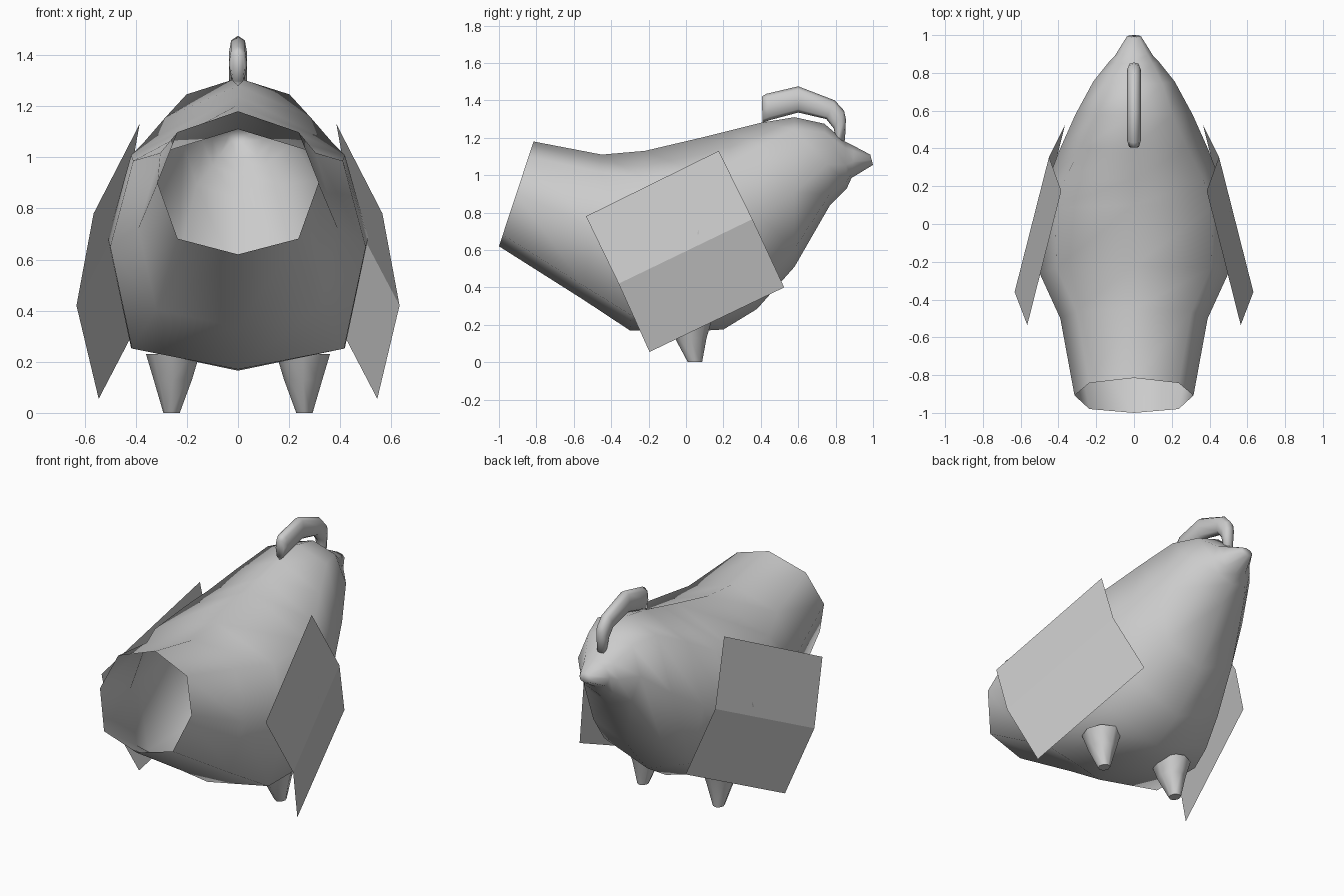
import bpy, bmesh, math

grey = bpy.data.materials.new("plain_grey")
grey.diffuse_color = (0.6, 0.6, 0.6, 1)


def make(name, verts, faces, smooth=None):
    me = bpy.data.meshes.new(name)
    me.from_pydata(verts, [], faces)
    me.materials.append(grey)
    bm = bmesh.new()
    bm.from_mesh(me)
    bmesh.ops.recalc_face_normals(bm, faces=bm.faces)
    bm.to_mesh(me)
    bm.free()
    ob = bpy.data.objects.new(name, me)
    bpy.context.collection.objects.link(ob)
    if smooth:
        bpy.ops.object.select_all(action='DESELECT')
        ob.select_set(True)
        bpy.context.view_layer.objects.active = ob
        bpy.ops.object.shade_smooth_by_angle(angle=math.radians(smooth))
    return ob


def loft(name, rings, cap_start=True, cap_end=True, smooth=80):
    n = len(rings[0])
    verts = [v for r in rings for v in r]
    faces = [(i * n + j, i * n + (j + 1) % n, (i + 1) * n + (j + 1) % n, (i + 1) * n + j)
             for i in range(len(rings) - 1) for j in range(n)]
    if cap_start:
        faces.append(tuple(range(n)))
    if cap_end:
        faces.append(tuple(range(len(verts) - n, len(verts))))
    return make(name, verts, faces, smooth)


def oct_ring(yt, zt, yb, zb, w, xu=0.78, ku=0.76, xl=0.82, kl=0.82):
    """Tilted eight-sided section from its top and bottom points and half width."""
    prof = [(0, 1), (xu, ku), (1, 0), (xl, -kl), (0, -1), (-xl, -kl), (-1, 0), (-xu, ku)]
    return [(x * w, (yt + yb) / 2 + t * (yt - yb) / 2, (zt + zb) / 2 + t * (zt - zb) / 2)
            for x, t in prof]


# body: one hollow shell, open at the tail and closed at the beak
loft("body", [oct_ring(*r) for r in [
    (-0.815, 1.18, -1.0, 0.62, 0.315, 0.75, 0.71, 0.75, 0.78),
    (-0.45, 1.11, -0.55, 0.335, 0.39),
    (-0.22, 1.13, -0.30, 0.17, 0.50, 0.82, 0.70, 0.83, 0.83),
    (0.10, 1.205, 0.03, 0.165, 0.51, 0.82, 0.62, 0.82, 0.83),
    (0.24, 1.24, 0.20, 0.175, 0.46, 0.80, 0.66, 0.78, 0.80),
    (0.40, 1.28, 0.38, 0.285, 0.395, 0.72, 0.75, 0.75, 0.78),
    (0.58, 1.31, 0.58, 0.51, 0.31, 0.65, 0.84, 0.75, 0.76),
    (0.74, 1.275, 0.77, 0.84, 0.215, 0.7, 0.78, 0.75, 0.75),
    (0.85, 1.18, 0.86, 0.93, 0.135, 0.72, 0.72, 0.72, 0.72),
    (0.90, 1.155, 0.885, 0.985, 0.10, 0.72, 0.72, 0.72, 0.72),
    (0.985, 1.11, 1.0, 1.055, 0.038, 0.72, 0.72, 0.72, 0.72),
]], cap_start=False)

# comb: rounded ridge over the head
loft("comb", [oct_ring(*r, 0.75, 0.75, 0.75, 0.75) for r in [
    (0.405, 1.42, 0.41, 1.28, 0.026),
    (0.43, 1.435, 0.45, 1.295, 0.036),
    (0.60, 1.475, 0.60, 1.335, 0.036),
    (0.795, 1.40, 0.75, 1.30, 0.036),
    (0.845, 1.345, 0.79, 1.25, 0.036),
    (0.855, 1.30, 0.80, 1.20, 0.032),
    (0.85, 1.185, 0.80, 1.17, 0.026),
]])

# wings and legs, mirrored left and right
for side, s in (("left", -1), ("right", 1)):
    wing = [(0.385, 0.175, 1.13), (0.565, -0.535, 0.78),
            (0.45, 0.355, 0.765), (0.632, -0.36, 0.42),
            (0.365, 0.525, 0.40), (0.545, -0.195, 0.055)]
    make(side + "_wing", [(s * x, y, z) for x, y, z in wing],
         [(0, 1, 3, 2), (2, 3, 5, 4)])

    # centre x, centre y, half width, half depth, height
    leg = [(0.255, 0.02, 0.105, 0.12, 0.23), (0.255, 0.025, 0.075, 0.085, 0.13),
           (0.26, 0.048, 0.032, 0.038, 0.0)]
    loft(side + "_leg", [[(s * (cx + rx * math.cos(a)), cy + ry * math.sin(a), z)
                          for a in [k * math.tau / 8 for k in range(8)]]
                         for cx, cy, rx, ry, z in leg], cap_start=False, smooth=60)
